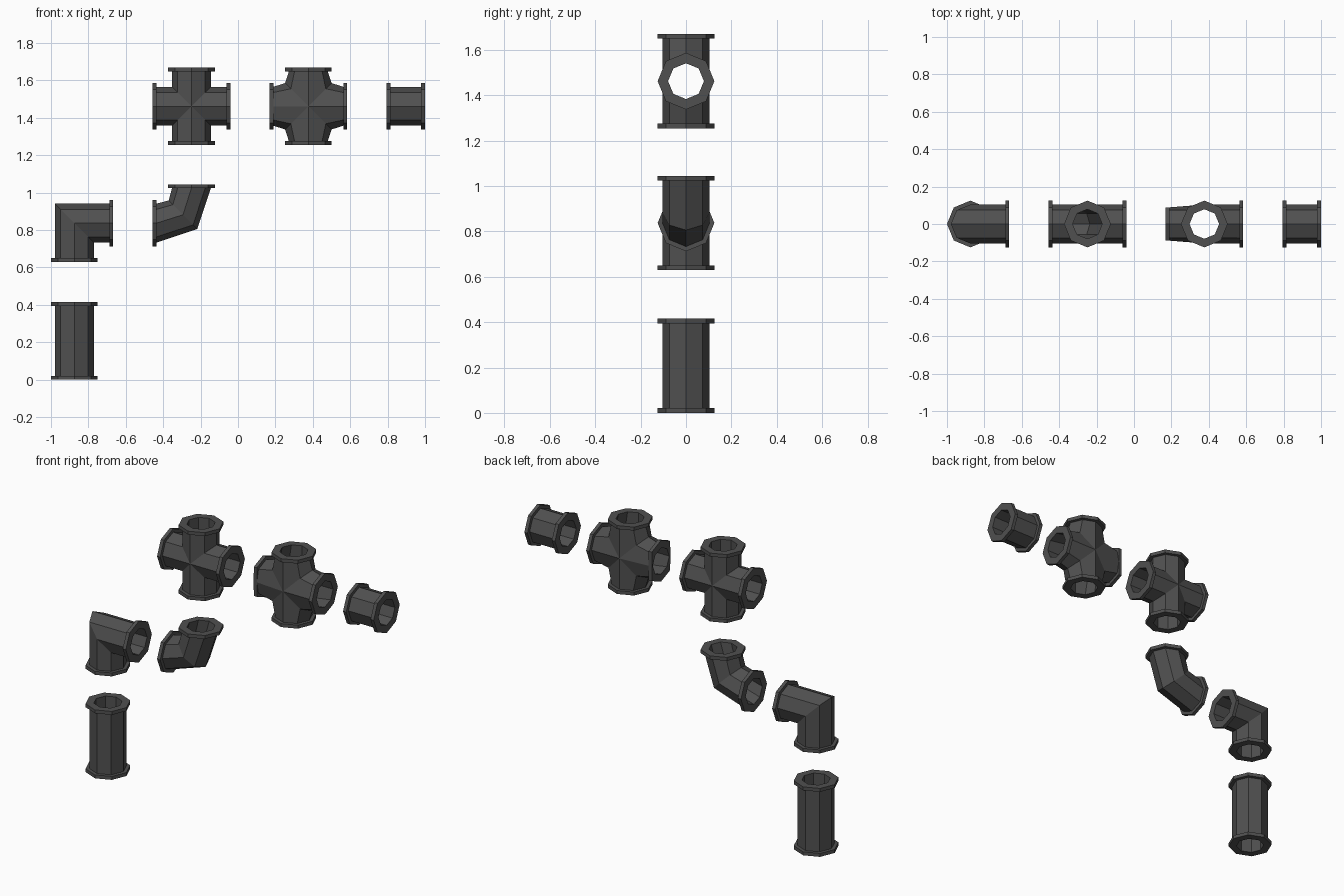
import bpy, bmesh, math
from mathutils import Vector

if "Cube" in bpy.data.objects:
    bpy.data.objects.remove(bpy.data.objects["Cube"])

X, Y, Z = Vector((1, 0, 0)), Vector((0, 1, 0)), Vector((0, 0, 1))
BODY, FLANGE, BORE, LIP = 0.104, 0.125, 0.079, 0.021
ARM = 0.208
ANGLES = [i * math.pi / 4 for i in range(8)]

iron = bpy.data.materials.new("dark iron")
iron.diffuse_color = (0.08, 0.08, 0.08, 1)
iron.use_nodes = True
iron.node_tree.nodes["Principled BSDF"].inputs["Base Color"].default_value = iron.diffuse_color


def ring(c, u, ru, rv):
    """Octagon spanned by u and the y axis."""
    return [c + u * ru * math.cos(a) + Y * rv * math.sin(a) for a in ANGLES]


def straight(o, d, s, r):
    return ring(o, s, r, r)


def mitre(o, d, s, r):
    return ring(o, (d + s).normalized(), r * math.sqrt(2), r)


def bend(o, d, s, r):
    return ring(o + (d + s) * 0.045, (d + s).normalized(), r * 1.04, r)


def crossing(bulge):
    """Ring where one arm of a four-way joint meets its neighbours."""
    def junction(o, d, s, r):
        pts = []
        for a in ANGLES:
            co = math.cos(a)
            q = r * abs(co) + bulge if abs(co) > 0.1 else 0
            pts.append(o + d * q + s * math.copysign(q, co) + Y * r * math.sin(a))
        return pts
    return junction


def fitting(name, o, arms, junction, length=ARM):
    """Each arm runs from the shared junction out over the flange and back down the bore."""
    bm = bmesh.new()
    for d, s in arms:
        end, neck = o + d * length, o + d * (length - LIP)
        rings = [junction(o, d, s, BODY),
                 ring(neck, s, BODY, BODY), ring(neck, s, FLANGE, FLANGE),
                 ring(end, s, FLANGE, FLANGE), ring(end, s, BORE, BORE),
                 junction(o, d, s, BORE)]
        rows = [[bm.verts.new(p) for p in r] for r in rings]
        for a, b in zip(rows, rows[1:]):
            for i in range(8):
                j = (i + 1) % 8
                bm.faces.new((a[i], a[j], b[j], b[i]))
    bmesh.ops.remove_doubles(bm, verts=bm.verts, dist=0.0005)
    bmesh.ops.recalc_face_normals(bm, faces=bm.faces)
    mesh = bpy.data.meshes.new(name)
    bm.to_mesh(mesh)
    bm.free()
    mesh.materials.append(iron)
    ob = bpy.data.objects.new(name, mesh)
    bpy.context.collection.objects.link(ob)
    return ob


FOUR = [(X, Z), (Z, X), (-X, Z), (-Z, X)]
fitting("long_pipe", Vector((-0.875, 0, 0.208)), [(Z, X), (-Z, X)], straight)
fitting("square_elbow", Vector((-0.875, 0, 0.837)), [(X, -Z), (-Z, X)], mitre)
fitting("bent_elbow", Vector((-0.249, 0, 0.837)), [(-X, Z), (Z, -X)], bend)
fitting("cross_joint", Vector((-0.249, 0, 1.462)), FOUR, crossing(0))
wide = fitting("wide_cross_joint", Vector((0.376, 0, 1.462)), FOUR, crossing(0.02))
fitting("short_pipe", Vector((0.897, 0, 1.462)), [(X, Z), (-X, Z)], straight, 0.103)

# the left mouth of the wide joint is flattened at its front and back
for v in wide.data.vertices:
    if v.co.x < 0.2:
        v.co.y = max(-0.089, min(0.089, v.co.y))
